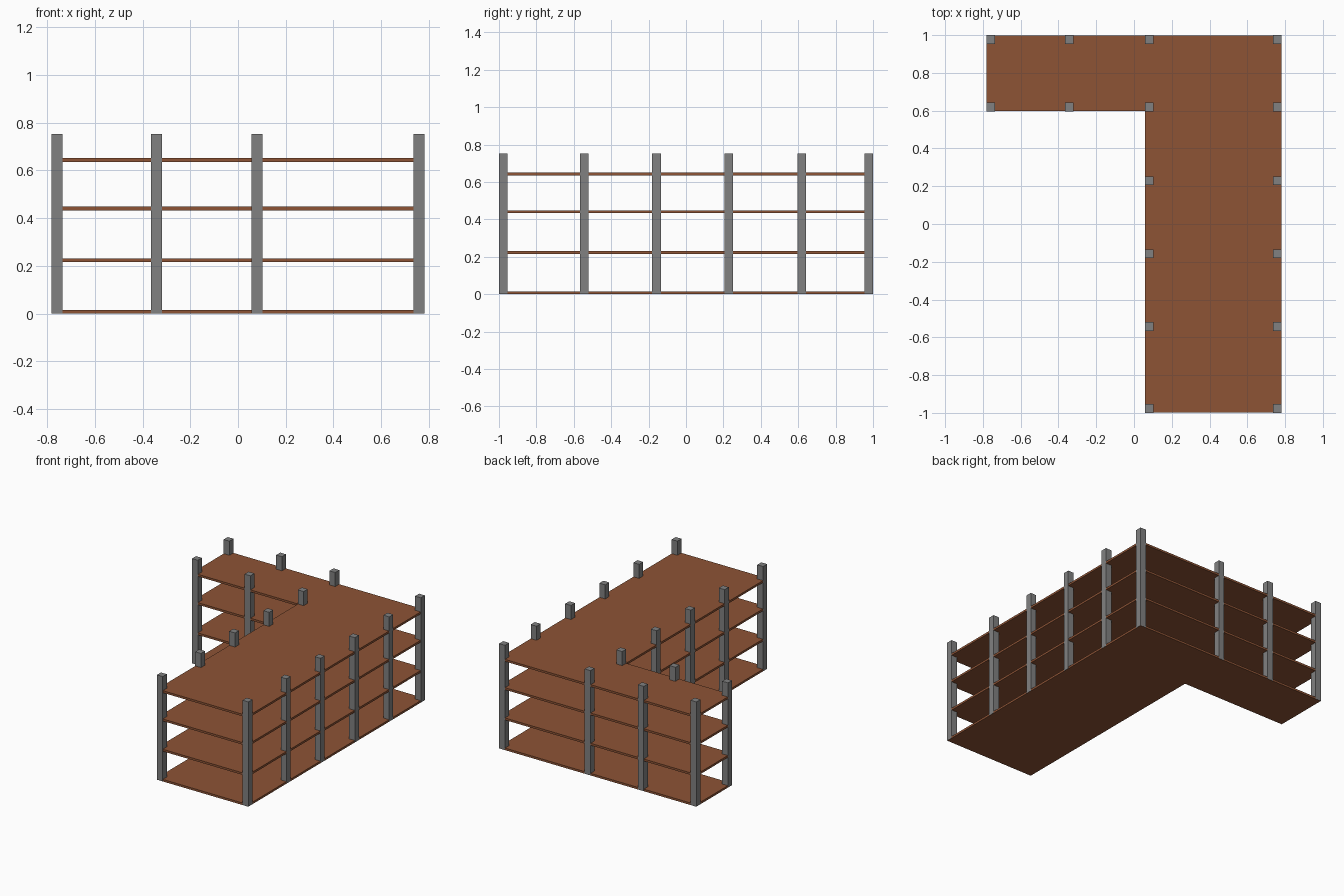
import bpy, bmesh

if "Cube" in bpy.data.objects:
    bpy.data.objects.remove(bpy.data.objects["Cube"])

def material(name, rgb):
    m = bpy.data.materials.new(name)
    m.diffuse_color = (*rgb, 1)
    m.use_nodes = True
    m.node_tree.nodes["Principled BSDF"].inputs["Base Color"].default_value = m.diffuse_color
    return m

brown = material("brown floor", (0.27, 0.088, 0.036))
grey = material("grey concrete", (0.22, 0.22, 0.22))

def prism(name, outline, z0, z1, mat):
    """Extrude a flat outline from z0 up to z1."""
    bm = bmesh.new()
    face = bm.faces.new([bm.verts.new((x, y, z0)) for x, y in outline])
    ext = bmesh.ops.extrude_face_region(bm, geom=[face])
    for v in ext["geom"]:
        if isinstance(v, bmesh.types.BMVert):
            v.co.z = z1
    bmesh.ops.recalc_face_normals(bm, faces=bm.faces)
    me = bpy.data.meshes.new(name)
    bm.to_mesh(me)
    bm.free()
    me.materials.append(mat)
    ob = bpy.data.objects.new(name, me)
    bpy.context.collection.objects.link(ob)

# L-shaped floor slabs
W, INNER_X, INNER_Y = 0.781, 0.058, 0.597
L = [(INNER_X, -0.999), (W, -0.999), (W, 0.999), (-W, 0.999),
     (-W, INNER_Y), (INNER_X, INNER_Y)]
for i, z in enumerate((0, 0.216, 0.433, 0.636)):
    prism(f"floor_slab_{i}", L, z, z + 0.015, brown)

# Square columns along the edges of both wings
H = 0.023
xs = (-0.759, -0.342, 0.080, 0.759)
ys = (-0.977, -0.543, -0.158, 0.229, 0.619, 0.977)
for i, x in enumerate(xs):
    for j, y in enumerate(ys):
        if i < 2 and j < 4:      # open notch of the L
            continue
        prism(f"column_{i}_{j}", [(x - H, y - H), (x + H, y - H),
              (x + H, y + H), (x - H, y + H)], 0.001, 0.752, grey)
